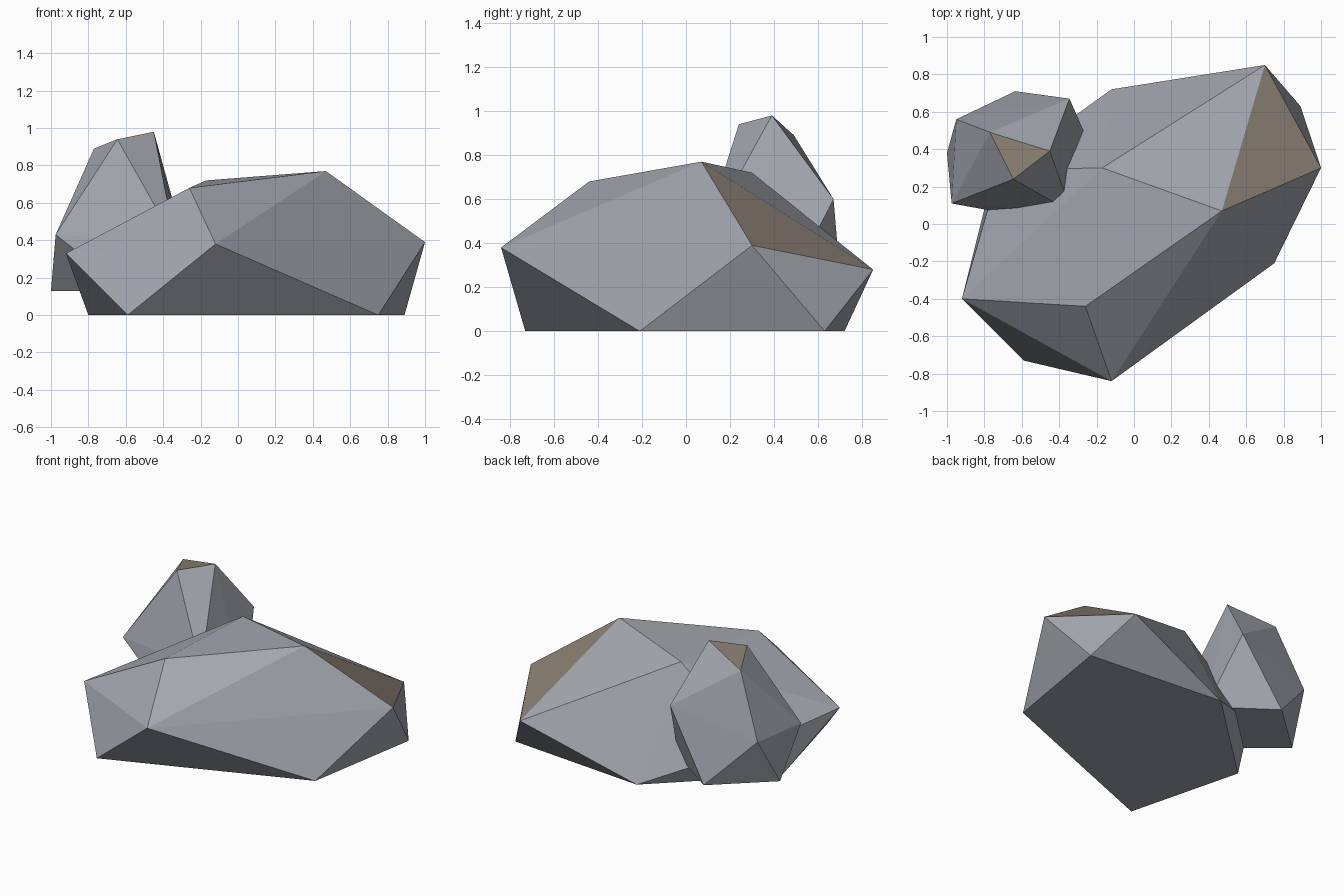
import bpy
import bmesh
from mathutils import Vector

default_cube = bpy.data.objects.get("Cube")
if default_cube:
    bpy.data.objects.remove(default_cube, do_unlink=True)


def make_material(name, colour):
    material = bpy.data.materials.new(name)
    material.use_nodes = True
    material.diffuse_color = (*colour, 1)
    shader = material.node_tree.nodes["Principled BSDF"]
    shader.inputs["Base Color"].default_value = (*colour, 1)
    shader.inputs["Roughness"].default_value = 0.9
    return material


stone_grey = make_material("stone grey", (0.36, 0.38, 0.42))
earth_brown = make_material("earth brown", (0.25, 0.21, 0.17))


def make_rock(name, corners, brown_direction):
    """Chiselled rock: hull of its corners, one facet tinted by direction."""
    bm = bmesh.new()
    for corner in corners:
        bm.verts.new(corner)
    bmesh.ops.convex_hull(bm, input=bm.verts)
    bmesh.ops.recalc_face_normals(bm, faces=bm.faces)
    direction = Vector(brown_direction).normalized()
    brown_facet = max(bm.faces, key=lambda face: face.normal.dot(direction))
    brown_facet.material_index = 1
    for face in bm.faces:
        face.smooth = False
    mesh = bpy.data.meshes.new(name)
    bm.to_mesh(mesh)
    bm.free()
    mesh.materials.append(stone_grey)
    mesh.materials.append(earth_brown)
    rock = bpy.data.objects.new(name, mesh)
    bpy.context.scene.collection.objects.link(rock)
    return rock


def at_height(z, outline):
    return [(x, y, z) for x, y in outline]


# Large boulder: flat base, jutting waist, sloping crown
large_base = at_height(0, [(-.59, -.73), (.75, -.21), (.89, .63),
                           (-.12, .72), (-.8, .08)])
large_waist = [(-.92, -.4, .33), (-.12, -.84, .38), (1, .3, .39),
               (.7, .85, .28), (-.72, .29, .26)]
large_crown = [(-.26, -.44, .68), (.47, .07, .77), (-.17, .3, .72)]
make_rock("large_boulder", large_base + large_waist + large_crown,
          (.42, .39, .82))

# Small boulder leaning into the back of the large one
small_base = at_height(.13, [(-.635, .71), (-1, .38), (-.24, .43), (-.59, .04)])
small_waist = [(-.95, .56, .46), (-.345, .67, .6), (-.975, .11, .43),
               (-.335, .065, .39)]
small_crown = [(-.77, .49, .89), (-.45, .39, .98), (-.645, .24, .94)]
make_rock("small_boulder", small_base + small_waist + small_crown,
          (-.25, .07, .97))
